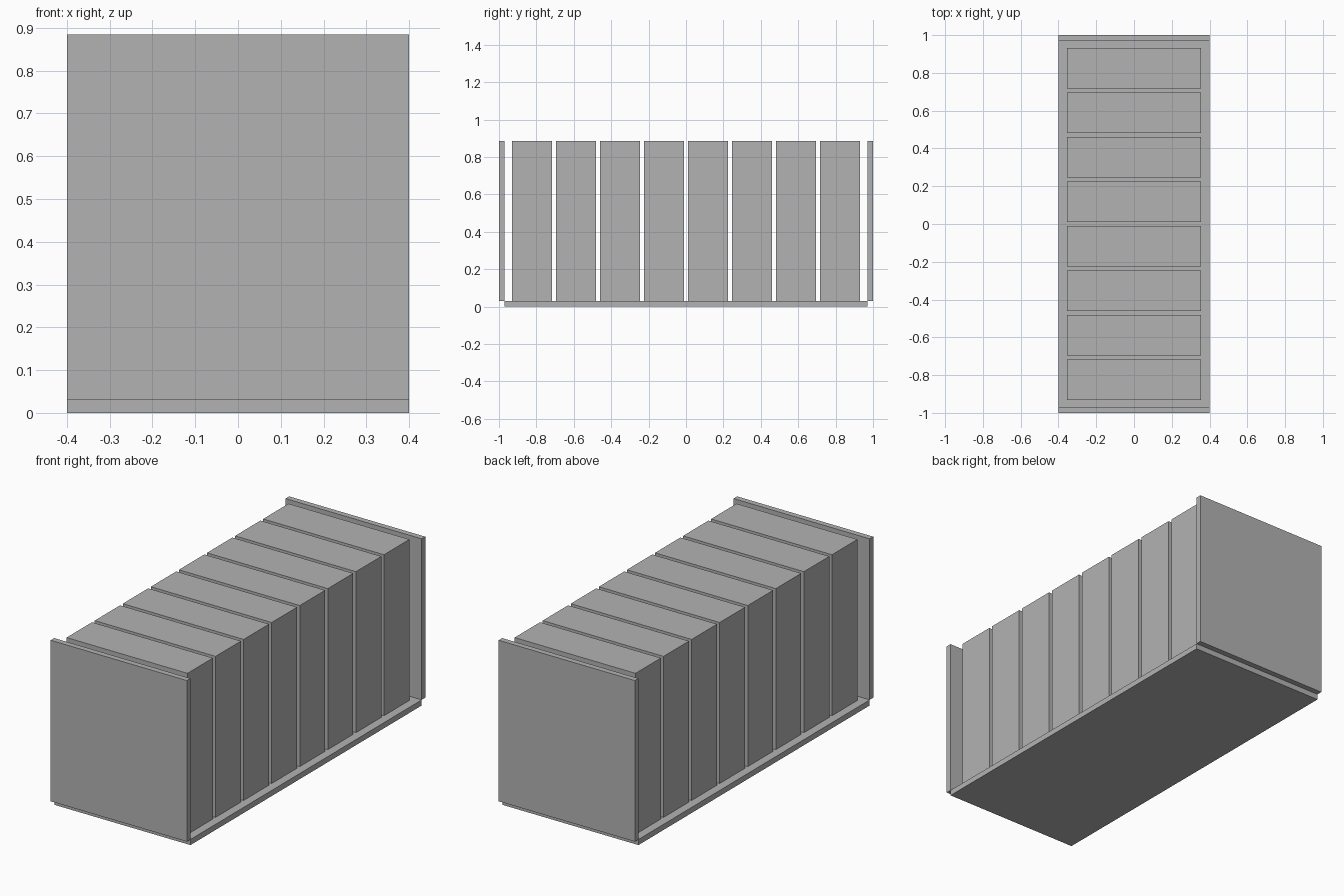
import bpy

cube = bpy.data.objects.get("Cube")
if cube:
    bpy.data.objects.remove(cube, do_unlink=True)

# One plain grey for everything
grey = bpy.data.materials.new("plain_grey")
grey.use_nodes = True
colour = (0.45, 0.45, 0.45, 1)
grey.diffuse_color = colour
grey.node_tree.nodes["Principled BSDF"].inputs["Base Color"].default_value = colour

HALF_WIDTH = 0.4
HALF_LENGTH = 1.0
HEIGHT = 0.885
PLATE = 0.03
BLOCKS = 8
PITCH = 0.2355
BLOCK_DEPTH = 0.213
BLOCK_WIDTH = 0.71


def box(name, width, depth, y, bottom, top):
    """Flat-sided box centred on x = 0, spanning bottom to top."""
    bpy.ops.mesh.primitive_cube_add(size=1, location=(0, y, (bottom + top) / 2))
    obj = bpy.context.object
    obj.name = name
    obj.scale = (width, depth, top - bottom)
    bpy.ops.object.transform_apply(location=False, rotation=False, scale=True)
    obj.data.materials.append(grey)
    return obj


# Base plate between the two end plates
box("base_plate", 2 * HALF_WIDTH, 2 * (HALF_LENGTH - PLATE), 0, 0, PLATE)

# Upright end plates
for name, side in (("front_end_plate", -1), ("back_end_plate", 1)):
    box(name, 2 * HALF_WIDTH, PLATE, side * (HALF_LENGTH - PLATE / 2), PLATE, HEIGHT)

# Row of evenly spaced blocks standing on the base
for i in range(BLOCKS):
    y = (i - (BLOCKS - 1) / 2) * PITCH
    box(f"block_{i + 1}", BLOCK_WIDTH, BLOCK_DEPTH, y, PLATE, HEIGHT)
